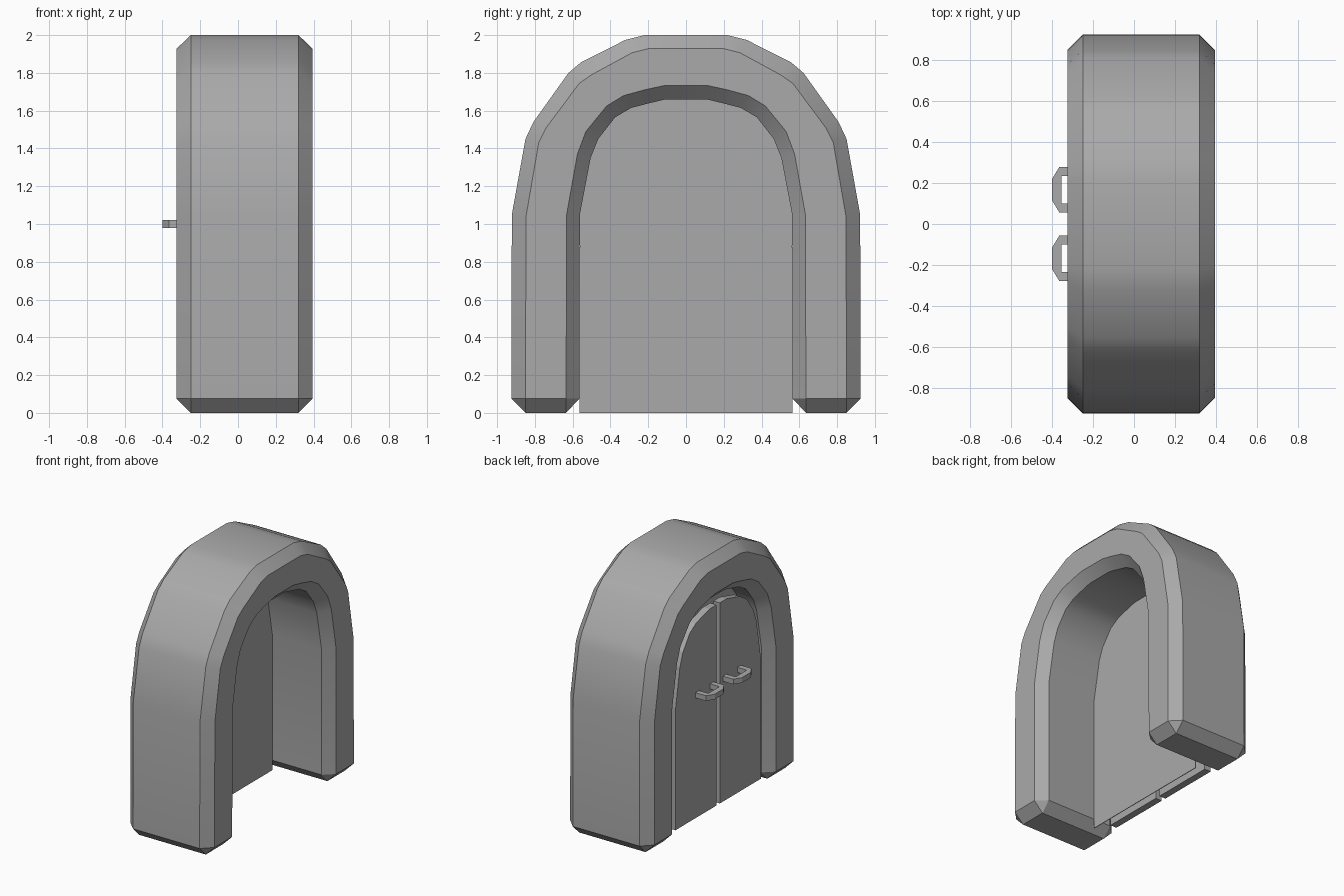
import bpy
import math

if "Cube" in bpy.data.objects:
    bpy.data.objects.remove(bpy.data.objects["Cube"])

grey = bpy.data.materials.new("stone_grey")
grey.diffuse_color = (0.4, 0.4, 0.4, 1)
grey.use_nodes = True
grey.node_tree.nodes["Principled BSDF"].inputs["Base Color"].default_value = grey.diffuse_color

XB, XF, C = -0.325, 0.395, 0.075   # back plane, front plane, chamfer


def make(name, verts, faces, smooth=False):
    me = bpy.data.meshes.new(name)
    me.from_pydata(verts, [], faces)
    ob = bpy.data.objects.new(name, me)
    bpy.context.collection.objects.link(ob)
    me.materials.append(grey)
    # merge duplicate points and make the normals consistent
    bpy.context.view_layer.objects.active = ob
    bpy.ops.object.select_all(action='DESELECT')
    ob.select_set(True)
    bpy.ops.object.mode_set(mode='EDIT')
    bpy.ops.mesh.select_all(action='SELECT')
    bpy.ops.mesh.remove_doubles(threshold=0.0005)
    bpy.ops.mesh.normals_make_consistent(inside=False)
    bpy.ops.object.mode_set(mode='OBJECT')
    if smooth:
        bpy.ops.object.shade_smooth_by_angle(angle=math.radians(30))
    return ob


def prism(name, outline, place, a, b):
    """Extrude a 2D outline between depths a and b; place maps (u, v, depth)."""
    n = len(outline)
    verts = [place(u, v, d) for d in (a, b) for u, v in outline]
    faces = [tuple(range(n)), tuple(range(n, 2 * n))]
    faces += [(i, (i + 1) % n, n + (i + 1) % n, n + i) for i in range(n)]
    return make(name, verts, faces)


def mirrored(half):
    return half + [(-y, z) for y, z in reversed(half)]


# Half profiles (y, z) from the foot up to the crown
outer = [(.925, C), (.922, 1.05), (.85, 1.45), (.808, 1.54),
         (.622, 1.80), (.555, 1.857), (.32, 1.975), (.22, 2.0)]
rim_out = [(.85, C), (.847, 1.04), (.78, 1.43), (.74, 1.51),
           (.565, 1.745), (.50, 1.79), (.285, 1.907), (.20, 1.928)]
rim_in = [(.635, C), (.632, 1.05), (.575, 1.37), (.53, 1.49),
          (.42, 1.625), (.33, 1.68), (.22, 1.71), (.115, 1.733)]
inner = [(.565, C), (.562, 1.05), (.505, 1.35), (.465, 1.45),
         (.375, 1.565), (.29, 1.615), (.20, 1.638), (.11, 1.66)]

# Arch: chamfered eight-sided section swept along the profiles
rings = []
for o, m, k, i in zip(*map(mirrored, (outer, rim_out, rim_in, inner))):
    rings.append([(XF - C, *o), (XF, *m), (XF, *k), (XF - C, *i),
                  (XB + C, *i), (XB, *k), (XB, *m), (XB + C, *o)])


def foot(s):
    a, b = s * .85, s * .635
    p = [(XF - C, a, 0), (XF - C, b, 0), (XB + C, b, 0), (XB + C, a, 0)]
    return [q for q in p for _ in range(2)]


rings = [foot(1)] + rings + [foot(-1)]
verts = [v for r in rings for v in r]
faces = [(8 * r + j, 8 * r + (j + 1) % 8, 8 * r + 8 + (j + 1) % 8, 8 * r + 8 + j)
         for r in range(len(rings) - 1) for j in range(8)]
last = 8 * (len(rings) - 1)
faces += [(0, 2, 4, 6), (last, last + 2, last + 4, last + 6)]
make("arch", verts, faces, True)


def upright(y, z, x):
    return (x, y, z)


# Thin wall closing the opening
wall = [(.565, 0)] + inner[1:]
prism("back_wall", mirrored(wall), upright, -0.105, -0.10)

# Two door leaves, a little smaller than the opening
half = [(y * .925, z - .06) for y, z in inner[1:]]
leaf = [(.02, .05), (.523, .05)] + half + [(.02, 1.60)]
# U-shaped handle with clipped corners
grip = [(-.26, .278), (-.365, .278), (-.40, .22), (-.40, .115), (-.365, .057),
        (-.26, .057), (-.26, .099), (-.355, .099), (-.355, .235), (-.26, .235)]
for side, s in (("left", 1), ("right", -1)):
    prism(side + "_door", [(s * y, z) for y, z in leaf], upright, -0.275, -0.22)
    prism(side + "_handle", [(x, s * y) for x, y in grip],
          lambda x, y, z: (x, y, z), 0.98, 1.02)
